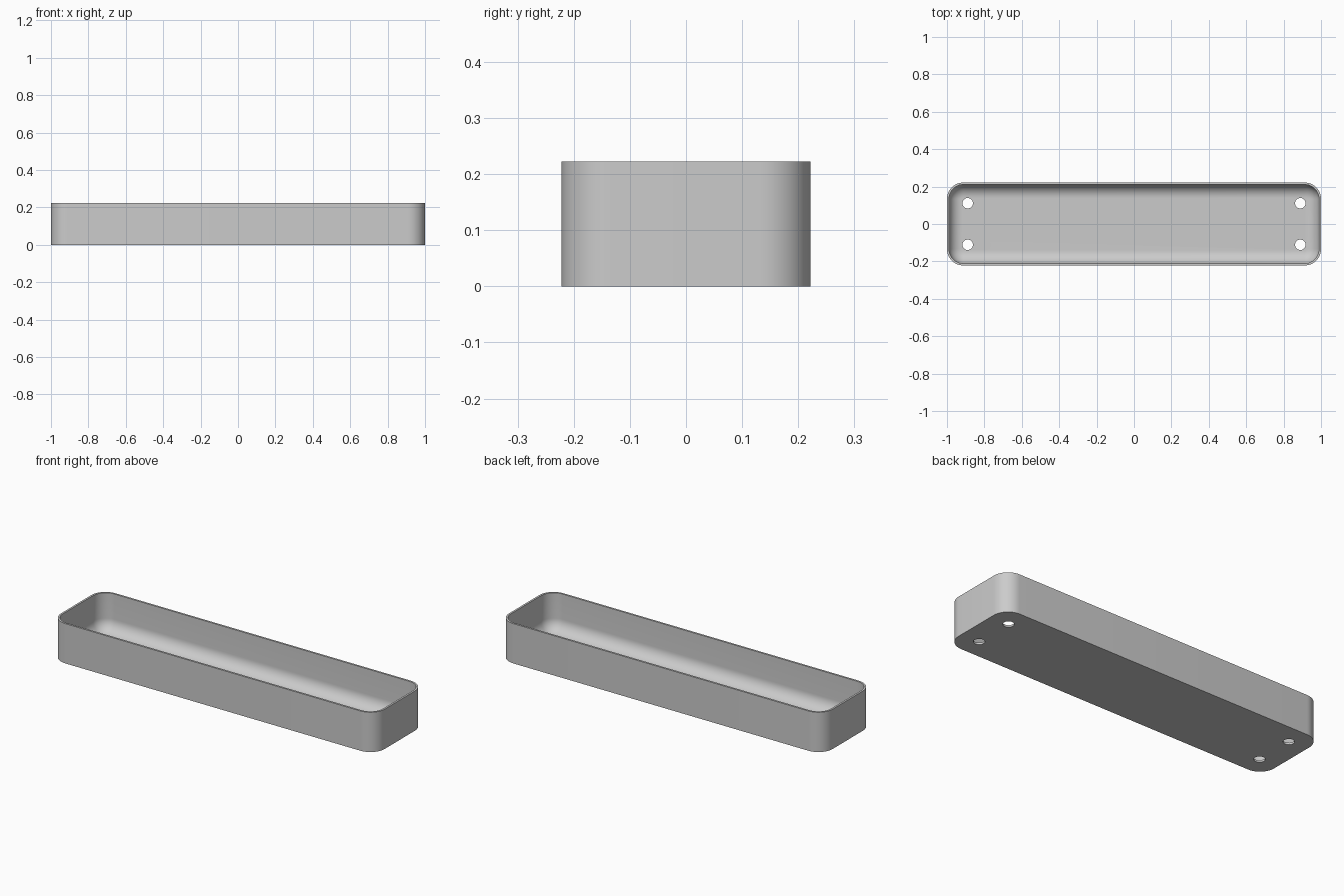
import bpy, bmesh
from math import sin, cos, pi

cube = bpy.data.objects.get("Cube")
if cube:
    bpy.data.objects.remove(cube, do_unlink=True)

HALF_X, HALF_Y, HEIGHT = 1.0, 0.222, 0.222
CORNER, WALL, FLOOR, FILLET = 0.089, 0.011, 0.011, 0.07
SEGS = 12

grey = bpy.data.materials.new("light grey")
grey.use_nodes = True
colour = (0.6, 0.6, 0.6, 1)
grey.diffuse_color = colour
grey.node_tree.nodes["Principled BSDF"].inputs["Base Color"].default_value = colour


def ring(bm, inset, z):
    """Rounded rectangle, inset from the outer outline."""
    r = CORNER - inset
    verts = []
    for quarter, (sx, sy) in enumerate([(1, 1), (-1, 1), (-1, -1), (1, -1)]):
        for i in range(SEGS + 1):
            a = (quarter + i / SEGS) * pi / 2
            verts.append(bm.verts.new((sx * (HALF_X - CORNER) + r * cos(a),
                                       sy * (HALF_Y - CORNER) + r * sin(a), z)))
    return verts


# Tray shell: outside wall, rim, inside wall, then filleted floor
profile = [(0, 0), (0, HEIGHT), (WALL, HEIGHT)]
for i in range(SEGS + 1):
    a = i / SEGS * pi / 2
    profile.append((WALL + FILLET * (1 - cos(a)), FLOOR + FILLET * (1 - sin(a))))

bm = bmesh.new()
rings = [ring(bm, d, z) for d, z in profile]
for low, high in zip(rings, rings[1:]):
    for i in range(len(low)):
        j = (i + 1) % len(low)
        bm.faces.new((low[i], low[j], high[j], high[i]))
bm.faces.new(rings[0][::-1])
bm.faces.new(rings[-1])
bmesh.ops.recalc_face_normals(bm, faces=bm.faces)
mesh = bpy.data.meshes.new("tray")
bm.to_mesh(mesh)
bm.free()
mesh.materials.append(grey)
tray = bpy.data.objects.new("tray", mesh)
bpy.context.collection.objects.link(tray)

# Four mounting holes through the floor
cutters = []
for x in (-0.889, 0.889):
    for y in (-0.111, 0.111):
        bpy.ops.mesh.primitive_cylinder_add(vertices=32, radius=0.028, depth=0.1,
                                            location=(x, y, 0))
        cutter = bpy.context.object
        cutter.name = "hole_cutter"
        cutter.hide_render = True
        cutter.data.materials.append(grey)
        cutters.append(cutter)
        cut = tray.modifiers.new("hole", "BOOLEAN")
        cut.operation = "DIFFERENCE"
        cut.solver = "EXACT"
        cut.object = cutter

# Bake the holes, then shade
bpy.ops.object.select_all(action="DESELECT")
tray.select_set(True)
bpy.context.view_layer.objects.active = tray
for name in [m.name for m in tray.modifiers]:
    bpy.ops.object.modifier_apply(modifier=name)
for cutter in cutters:
    bpy.data.objects.remove(cutter, do_unlink=True)
bpy.ops.object.shade_smooth_by_angle(angle=pi / 6)
